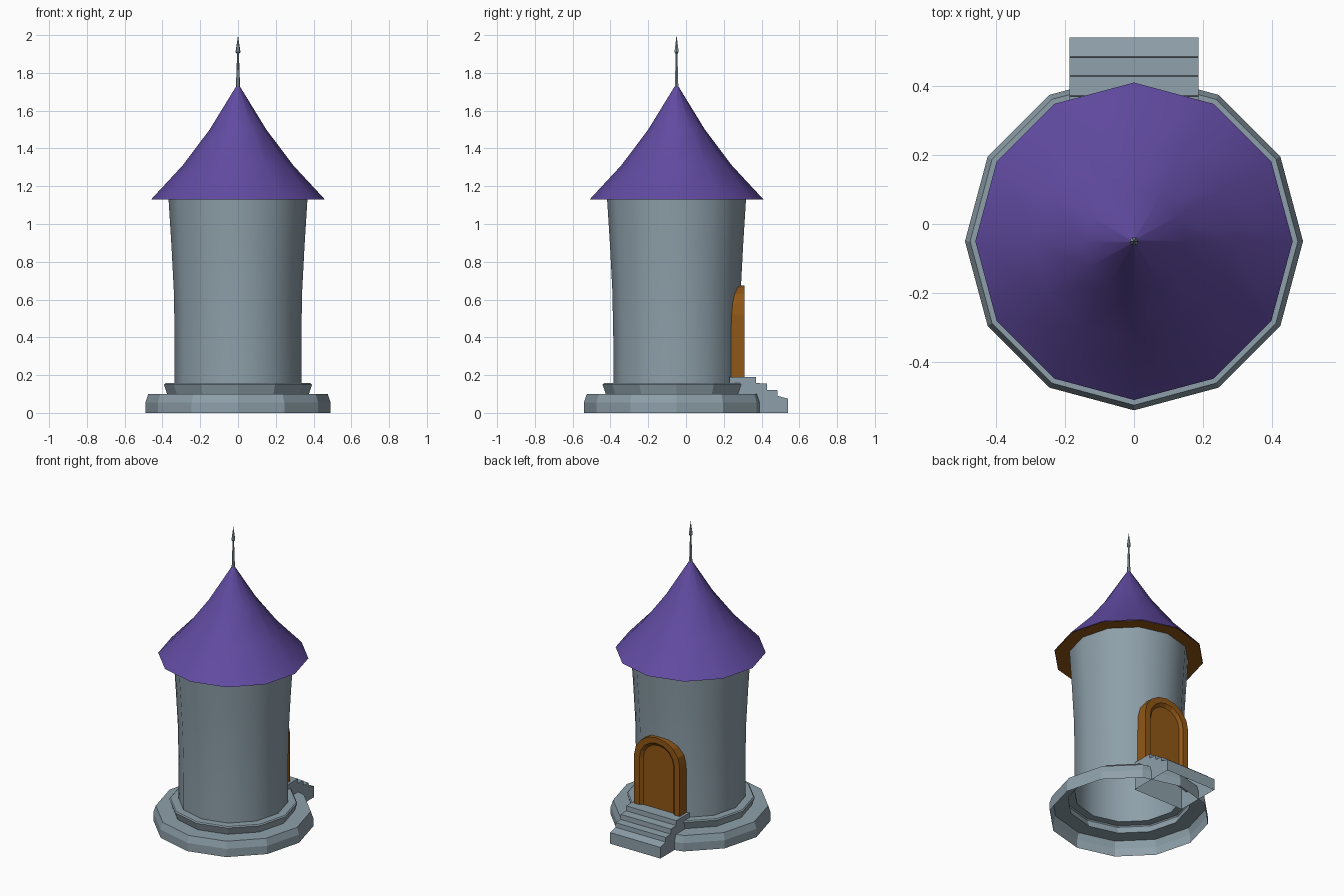
import bpy, bmesh, math

cube = bpy.data.objects.get("Cube")
if cube:
    bpy.data.objects.remove(cube)

CY = -0.05  # tower axis


def material(name, rgb):
    m = bpy.data.materials.new(name)
    m.use_nodes = True
    m.diffuse_color = (*rgb, 1)
    bsdf = next(n for n in m.node_tree.nodes if n.type == 'BSDF_PRINCIPLED')
    bsdf.inputs["Base Color"].default_value = (*rgb, 1)
    return m


STONE = material("grey_stone", (0.27, 0.35, 0.40))
PURPLE = material("purple_roof", (0.12, 0.07, 0.36))
WOOD = material("brown_wood", (0.28, 0.095, 0.008))


def finish(name, bm, mat, smooth=False):
    mesh = bpy.data.meshes.new(name)
    bm.to_mesh(mesh)
    bm.free()
    mesh.materials.append(mat)
    for p in mesh.polygons:
        p.use_smooth = smooth
    obj = bpy.data.objects.new(name, mesh)
    bpy.context.collection.objects.link(obj)
    return obj


def lathe(name, profile, mat, smooth=False, sides=12):
    """Open surface swept round the tower axis; profile runs bottom to top."""
    bm = bmesh.new()
    rings = []
    for r, z in profile:
        if r == 0:
            rings.append([bm.verts.new((0, CY, z))] * sides)
        else:
            turn = [2 * math.pi * i / sides for i in range(sides)]
            rings.append([bm.verts.new((r * math.cos(a), CY + r * math.sin(a), z)) for a in turn])
    for lo, hi in zip(rings, rings[1:]):
        for i in range(sides):
            j = (i + 1) % sides
            quad = [lo[i], lo[j], hi[j], hi[i]]
            bm.faces.new(list(dict.fromkeys(quad)))
    return finish(name, bm, mat, smooth)


# Stepped base, hollow below
lathe("stepped_base", [(0.49, 0), (0.49, 0.055), (0.475, 0.1), (0.375, 0.1),
                       (0.392, 0.15), (0.385, 0.157), (0.335, 0.157)], STONE)

# Tower wall flaring towards the eaves
lathe("tower_wall", [(0.335, 0.157), (0.335, 0.4), (0.34, 0.65), (0.352, 0.88),
                     (0.368, 1.135)], STONE, True)

# Roof with wooden eaves below
lathe("roof", [(0.46, 1.13), (0.293, 1.31), (0.15, 1.5), (0.009, 1.73)], PURPLE, True)
lathe("eaves_underside", [(0.36, 1.13), (0.458, 1.129)], WOOD)

# Spire with a pointed tip
lathe("spire", [(0.011, 1.725), (0.005, 1.9), (0.013, 1.91), (0, 2.0)], STONE, sides=6)


# Steps: side profile extruded across x, open below
def steps(half=0.187):
    profile = [(0.23, 0), (0.23, 0.19), (0.37, 0.19), (0.372, 0.158), (0.428, 0.155),
               (0.43, 0.122), (0.483, 0.12), (0.485, 0.09), (0.54, 0.075), (0.54, 0)]
    bm = bmesh.new()
    left, right = [[bm.verts.new((s * half, y, z)) for y, z in profile] for s in (1, -1)]
    for i in range(len(profile) - 1):
        bm.faces.new([left[i], right[i], right[i + 1], left[i + 1]])
    bm.faces.new(left)
    bm.faces.new(right[::-1])
    bmesh.ops.recalc_face_normals(bm, faces=bm.faces)
    finish("entrance_steps", bm, STONE)


steps()


# Arched door: outer edge, front rim, bevelled recess and panel
def arch(bm, half, spring, rise, y, segments=8):
    pts = [(half, 0.185)]
    for i in range(segments + 1):
        a = math.pi * i / segments
        pts.append((half * math.cos(a), spring + rise * math.sin(a)))
    pts.append((-half, 0.185))
    return [bm.verts.new((x, y, z)) for x, z in pts]


def door():
    bm = bmesh.new()
    loops = [arch(bm, 0.17, 0.52, 0.155, 0.2), arch(bm, 0.17, 0.52, 0.155, 0.31),
             arch(bm, 0.13, 0.51, 0.128, 0.31), arch(bm, 0.113, 0.505, 0.112, 0.293)]
    for a, b in zip(loops, loops[1:]):
        for i in range(len(a) - 1):
            bm.faces.new([a[i], a[i + 1], b[i + 1], b[i]])
    bm.faces.new(loops[-1])
    bmesh.ops.recalc_face_normals(bm, faces=bm.faces)
    finish("arched_door", bm, WOOD)


door()
